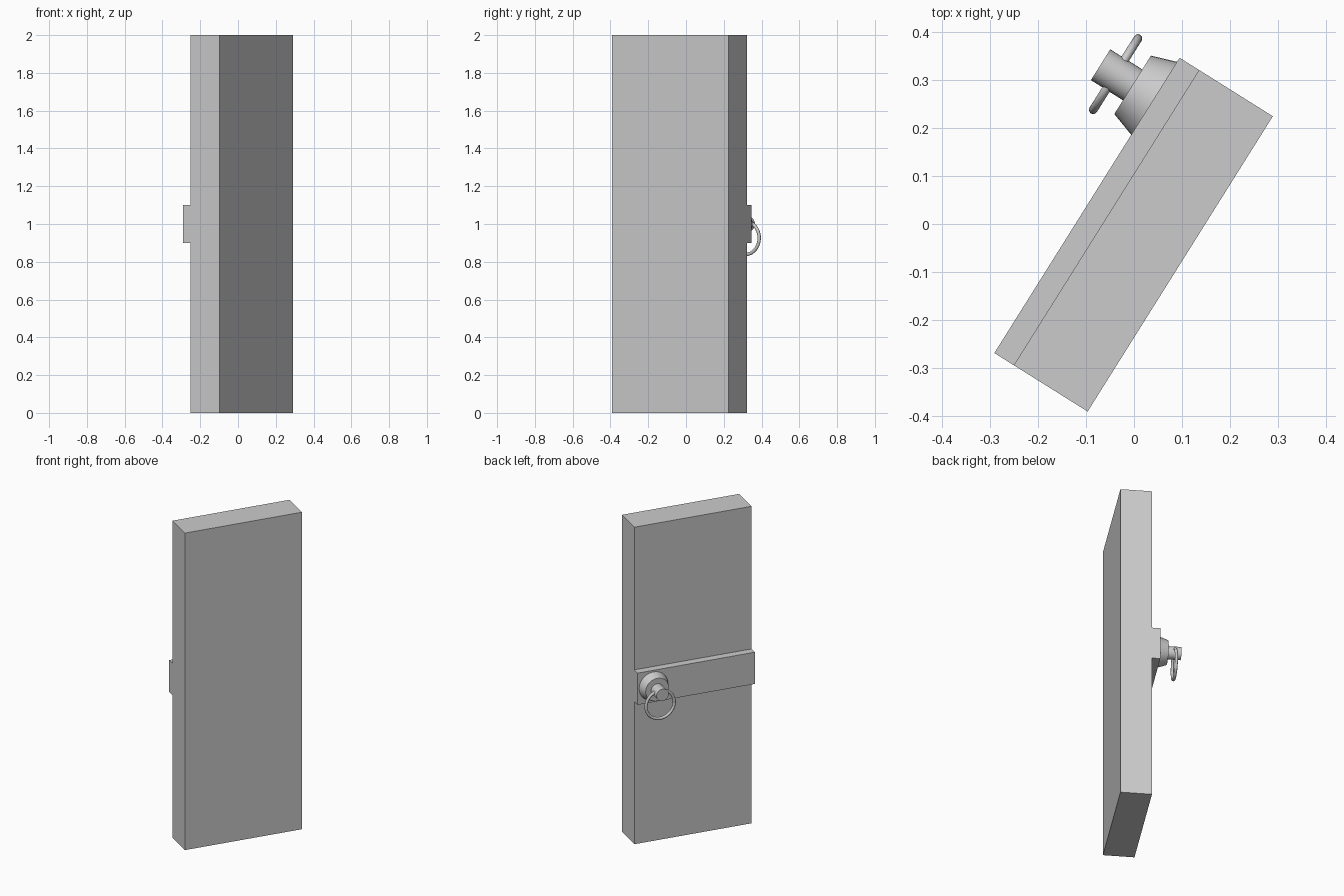
import bpy
from math import radians, pi
from mathutils import Matrix

if "Cube" in bpy.data.objects:
    bpy.data.objects.remove(bpy.data.objects["Cube"])

# Local frame: x along the door width, y out of the railed face, z up
FRAME = Matrix.Translation((0.0195, -0.035, 0)) @ Matrix.Rotation(radians(57.9), 4, 'Z')
FACE = 0.091           # railed face of the door
RAIL = FACE + 0.048    # outer face of the rail
KNOB_X = 0.264


def place(name, local, smooth=False):
    ob = bpy.context.object
    ob.name = name
    ob.matrix_world = FRAME @ local
    if smooth:
        bpy.ops.object.shade_smooth_by_angle(angle=radians(40))
    return ob


def box(name, x0, x1, y0, y1, z0, z1):
    bpy.ops.mesh.primitive_cube_add(size=1)
    size = Matrix.Diagonal((x1 - x0, y1 - y0, z1 - z0, 1))
    mid = Matrix.Translation(((x0 + x1) / 2, (y0 + y1) / 2, (z0 + z1) / 2))
    return place(name, mid @ size)


def stud(name, r0, r1, y0, y1):
    # round part whose axis points out of the face
    bpy.ops.mesh.primitive_cone_add(vertices=32, radius1=r0, radius2=r1, depth=y1 - y0)
    mid = Matrix.Translation((KNOB_X, (y0 + y1) / 2, 1.0))
    return place(name, mid @ Matrix.Rotation(-pi / 2, 4, 'X'), True)


# Door slab and cross rail
box("door_slab", -0.364, 0.364, -FACE, FACE, 0, 2)
box("cross_rail", -0.364, 0.364, FACE, RAIL, 0.9, 1.1)

# Tapered mount and pin
stud("handle_mount", 0.09, 0.072, RAIL, RAIL + 0.053)
stud("handle_pin", 0.038, 0.038, RAIL + 0.04, RAIL + 0.132)

# Pull ring hanging through the pin
bpy.ops.mesh.primitive_torus_add(major_radius=0.088, minor_radius=0.009,
                                 major_segments=40, minor_segments=12)
place("pull_ring", Matrix.Translation((KNOB_X, RAIL + 0.095, 0.926))
      @ Matrix.Rotation(pi / 2, 4, 'X'), True)
